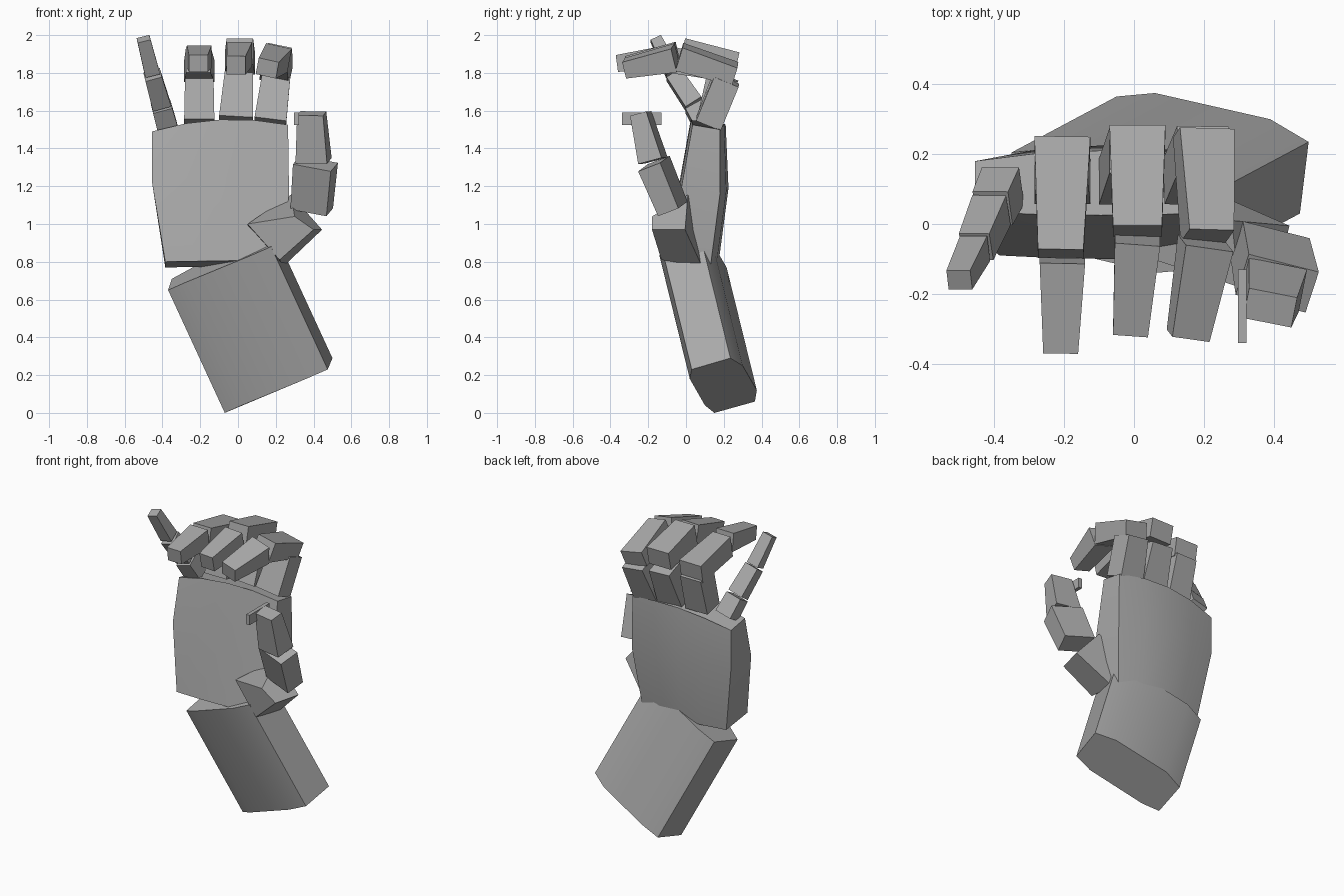
import bpy
import bmesh
import math
from mathutils import Vector

default_cube = bpy.data.objects.get("Cube")
if default_cube:
    bpy.data.objects.remove(default_cube, do_unlink=True)

# One plain grey for the whole hand
grey = bpy.data.materials.new("plain_grey")
grey.use_nodes = True
grey.diffuse_color = (0.4, 0.4, 0.4, 1)
grey.node_tree.nodes["Principled BSDF"].inputs["Base Color"].default_value = grey.diffuse_color


def loft(name, rings, smooth=False):
    """Skin a stack of closed rings that share one point count, with capped ends."""
    bm = bmesh.new()
    loops = [[bm.verts.new(point) for point in ring] for ring in rings]
    count = len(loops[0])
    for lower, upper in zip(loops, loops[1:]):
        for i in range(count):
            j = (i + 1) % count
            bm.faces.new((lower[i], lower[j], upper[j], upper[i]))
    bm.faces.new(loops[0][::-1])
    bm.faces.new(loops[-1])
    bmesh.ops.recalc_face_normals(bm, faces=bm.faces)
    mesh = bpy.data.meshes.new(name)
    bm.to_mesh(mesh)
    bm.free()
    mesh.materials.append(grey)
    obj = bpy.data.objects.new(name, mesh)
    bpy.context.collection.objects.link(obj)
    if smooth:
        bpy.ops.object.select_all(action="DESELECT")
        obj.select_set(True)
        bpy.context.view_layer.objects.active = obj
        bpy.ops.object.shade_smooth_by_angle(angle=math.radians(30))
    return obj


def block(name, start, end, widths, depths, across=(1, 0, 0)):
    """Tapered box from start to end, with its width lying along across."""
    start, end = Vector(start), Vector(end)
    axis = (end - start).normalized()
    side = Vector(across)
    side = (side - axis * side.dot(axis)).normalized()
    front = axis.cross(side)
    corners = ((-1, -1), (1, -1), (1, 1), (-1, 1))
    rings = []
    for centre, width, depth in zip((start, end), widths, depths):
        rings.append([centre + side * (u * width / 2) + front * (v * depth / 2)
                      for u, v in corners])
    return loft(name, rings)


# Forearm: a flattened eight-sided profile swept along the slanted arm
forearm_profile = [Vector(p) for p in (
    (-0.07, 0.15, 0), (0.02, 0.1, 0.04), (0.36, 0.02, 0.18), (0.475, 0.03, 0.23),
    (0.5, 0.235, 0.29), (0.39, 0.3, 0.25), (0.06, 0.375, 0.12), (-0.05, 0.365, 0.06))]
forearm_axis = Vector((-0.3, -0.16, 0.65))
loft("forearm", [forearm_profile, [p + forearm_axis for p in forearm_profile]], smooth=True)


def palm_ring(x_span, y_span, z_span, arch, back_drop, back_bulge):
    """Cross-section of the palm: nearly flat front, rounded back, arched top."""
    steps = [i / 4 for i in range(5)]
    rows = []
    for y, bulge, drop in ((y_span[0], -0.01, 0), (y_span[1], back_bulge, back_drop)):
        row = []
        for t in steps:
            hump = 4 * t * (1 - t)
            row.append(Vector((x_span[0] + t * (x_span[1] - x_span[0]),
                               y + bulge * hump,
                               z_span[0] + t * (z_span[1] - z_span[0]) + arch * hump - drop)))
        rows.append(row)
    return rows[0] + rows[1][::-1]


# Palm: three rings from wrist to knuckles
loft("palm", [
    palm_ring((-0.385, 0.23), (-0.09, 0.13), (0.8, 0.81), 0, 0.03, 0.04),
    palm_ring((-0.455, 0.27), (-0.03, 0.18), (1.22, 1.16), 0, 0, 0.045),
    palm_ring((-0.455, 0.265), (0.035, 0.18), (1.49, 1.525), 0.045, 0.025, 0.03),
], smooth=True)

# Thumb: wedge-like base, two tapered joints and a small plate at the tip
loft("thumb_base", [
    [(0.06, 0.08, 0.96), (0.24, 0.085, 0.775), (0.22, -0.13, 0.81), (0.05, -0.1, 1)],
    [(0.28, 0.01, 1.155), (0.445, -0.005, 0.97), (0.4, -0.18, 0.97), (0.3, -0.18, 1.04)],
])
thumb_across = (0.2, -0.05, -0.04)
block("thumb_lower_joint", (0.39, -0.07, 1.08), (0.41, -0.17, 1.32),
      (0.2, 0.21), (0.12, 0.13), thumb_across)
block("thumb_tip", (0.4, -0.175, 1.335), (0.39, -0.24, 1.585),
      (0.17, 0.14), (0.13, 0.09), (1, -0.2, 0))
block("thumb_plate", (0.31, -0.235, 1.525), (0.31, -0.235, 1.59), (0.025, 0.025), (0.21, 0.21))


def finger(name, joints, across=(1, 0, 0)):
    """Chain of tapered blocks: each joint is start, end, widths, depths."""
    for part, joint in zip(("lower", "middle", "tip"), joints):
        block(f"{name}_{part}", *joint, across)


# Fingers: three curl forward, the little one is stretched out
finger("index_finger", [
    ((0.17, 0.12, 1.53), (0.2, 0.215, 1.76), (0.17, 0.15), (0.14, 0.14)),
    ((0.2, 0.26, 1.795), (0.21, -0.035, 1.885), (0.16, 0.13), (0.1, 0.13)),
    ((0.205, -0.055, 1.88), (0.155, -0.32, 1.825), (0.14, 0.11), (0.13, 0.09)),
], (1, -0.05, -0.2))
finger("middle_finger", [
    ((-0.01, 0.12, 1.545), (0.005, 0.21, 1.78), (0.18, 0.15), (0.14, 0.14)),
    ((0.01, 0.27, 1.85), (0.01, -0.02, 1.915), (0.16, 0.14), (0.12, 0.14)),
    ((0.01, -0.045, 1.9), (-0.01, -0.31, 1.84), (0.13, 0.1), (0.13, 0.1)),
])
finger("ring_finger", [
    ((-0.205, 0.12, 1.54), (-0.205, 0.18, 1.78), (0.16, 0.15), (0.13, 0.14)),
    ((-0.205, 0.24, 1.81), (-0.21, -0.085, 1.87), (0.16, 0.13), (0.12, 0.14)),
    ((-0.205, -0.105, 1.885), (-0.21, -0.365, 1.85), (0.13, 0.1), (0.12, 0.09)),
])
finger("little_finger", [
    ((-0.375, 0.11, 1.515), (-0.405, 0.045, 1.625), (0.11, 0.105), (0.12, 0.11)),
    ((-0.408, 0.04, 1.635), (-0.452, -0.065, 1.79), (0.1, 0.09), (0.1, 0.09)),
    ((-0.455, -0.07, 1.8), (-0.5, -0.16, 1.98), (0.08, 0.07), (0.08, 0.06)),
], (1, 0, 0.25))
